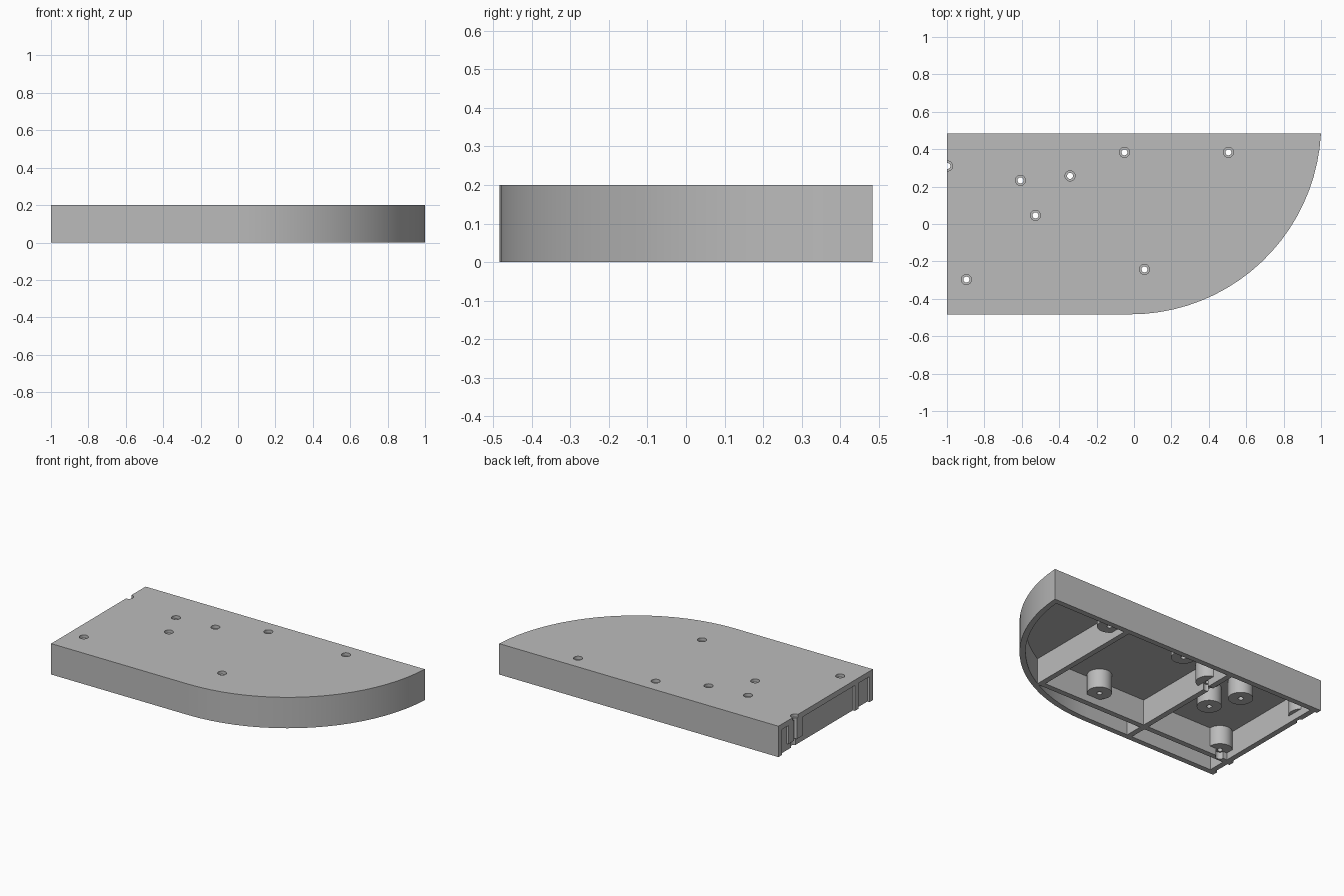
import bpy, bmesh, math

if "Cube" in bpy.data.objects:
    bpy.data.objects.remove(bpy.data.objects["Cube"])

H, PLATE, WALL = 0.2, 0.165, 0.035
HALF_Y = 0.483
ARC_X, ARC_R = -0.02, 1.021
BOSSES = [(-0.607, 0.233), (-0.342, 0.257), (-0.051, 0.383), (0.505, 0.383),
          (-0.527, 0.046), (-0.896, -0.297), (0.056, -0.243), (-0.997, 0.31)]

grey = bpy.data.materials.new("plain grey")
grey.use_nodes = True
colour = (0.5, 0.5, 0.5, 1)
grey.diffuse_color = colour
grey.node_tree.nodes["Principled BSDF"].inputs["Base Color"].default_value = colour


def prism(name, outline, z0, z1):
    """Extrude a counter-clockwise outline from z0 to z1."""
    bm = bmesh.new()
    face = bm.faces.new([bm.verts.new((x, y, z0)) for x, y in outline])
    top = bmesh.ops.extrude_face_region(bm, geom=[face])["geom"]
    for v in top:
        if isinstance(v, bmesh.types.BMVert):
            v.co.z = z1
    bmesh.ops.recalc_face_normals(bm, faces=bm.faces)
    mesh = bpy.data.meshes.new(name)
    bm.to_mesh(mesh)
    bm.free()
    mesh.materials.append(grey)
    ob = bpy.data.objects.new(name, mesh)
    bpy.context.scene.collection.objects.link(ob)
    return ob


def box(name, x0, x1, y0, y1, z0, z1):
    return prism(name, [(x0, y0), (x1, y0), (x1, y1), (x0, y1)], z0, z1)


def cylinder(name, centre, r, z0, z1, n=32):
    ring = [(centre[0] + r * math.cos(math.tau * i / n),
             centre[1] + r * math.sin(math.tau * i / n)) for i in range(n)]
    return prism(name, ring, z0, z1)


def quarter_outline(left, inset, steps=20):
    """Straight back and front edges joined by a large arc on the +x side."""
    back, r = HALF_Y - inset, ARC_R - inset
    cy = ARC_R - HALF_Y
    end = math.asin((back - cy) / r)
    points = [(left, back), (left, -HALF_Y + inset)]
    for i in range(steps + 1):
        a = -math.pi / 2 + (end + math.pi / 2) * i / steps
        points.append((ARC_X + r * math.cos(a), cy + r * math.sin(a)))
    return points


def combine(target, tool, operation):
    """Apply one boolean and discard the tool."""
    tool.hide_render = True
    mod = target.modifiers.new("boolean", "BOOLEAN")
    mod.operation, mod.solver, mod.object = operation, "EXACT", tool
    bpy.context.view_layer.objects.active = target
    bpy.ops.object.modifier_apply(modifier=mod.name)
    bpy.data.objects.remove(tool)


# Shell: top plate with a rim, open below and along the straight end
body = prism("ribbed_base_panel", quarter_outline(-1, 0), 0, H)
combine(body, prism("cavity", quarter_outline(-1.2, WALL), -0.1, PLATE), "DIFFERENCE")

# Recessed end wall, cross ribs and long rib
for x0 in (-0.985, -0.36, 0.415):
    y0 = -0.315 if x0 > 0 else -0.465
    combine(body, box("cross_rib", x0, x0 + WALL, y0, 0.465, 0, 0.18), "UNION")
combine(body, box("long_rib", -1, 0.45, -0.335, -0.3, 0, 0.18), "UNION")

# Notches that let a screw pass under each post, then the posts
for c in BOSSES:
    combine(body, cylinder("notch", c, 0.027, -0.1, 0.044), "DIFFERENCE")
for c in BOSSES:
    combine(body, cylinder("post", c, 0.072, 0.045, 0.185), "UNION")

# Screw holes with shallow counterbores
for c in BOSSES:
    combine(body, cylinder("hole", c, 0.016, -0.1, 0.3), "DIFFERENCE")
    combine(body, cylinder("counterbore", c, 0.027, 0.18, 0.3), "DIFFERENCE")

# Trim the half post flush with the straight end
combine(body, box("trim", -1.3, -1, -0.7, 0.7, -0.3, 0.5), "DIFFERENCE")

bpy.ops.object.select_all(action="DESELECT")
body.select_set(True)
bpy.context.view_layer.objects.active = body
bpy.ops.object.shade_smooth_by_angle(angle=math.radians(30))
